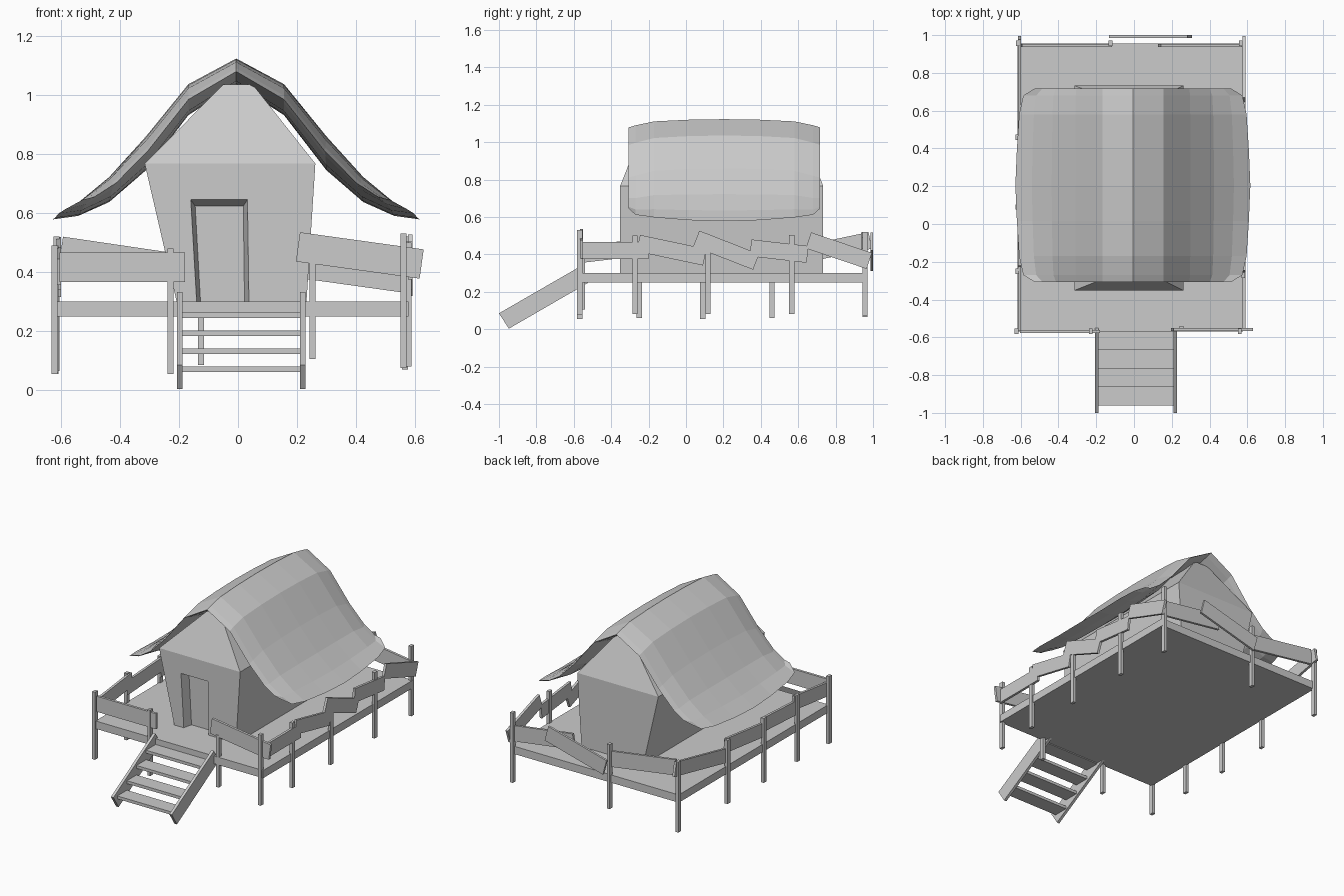
import bpy, bmesh, math
from mathutils import Vector

if "Cube" in bpy.data.objects:
    bpy.data.objects.remove(bpy.data.objects["Cube"])

grey = bpy.data.materials.new("weathered_grey")
grey.diffuse_color = (0.6, 0.6, 0.6, 1)
grey.use_nodes = True
grey.node_tree.nodes["Principled BSDF"].inputs["Base Color"].default_value = grey.diffuse_color


def finish(name, bm):
    bmesh.ops.remove_doubles(bm, verts=bm.verts, dist=1e-5)
    bmesh.ops.recalc_face_normals(bm, faces=bm.faces)
    me = bpy.data.meshes.new(name)
    bm.to_mesh(me)
    bm.free()
    me.materials.append(grey)
    ob = bpy.data.objects.new(name, me)
    bpy.context.collection.objects.link(ob)
    return ob


def face(bm, pts):
    bm.faces.new([bm.verts.new(p) for p in pts])


def prism(name, pts, off):
    """Extrude a planar outline along a vector."""
    bm = bmesh.new()
    a = [Vector(p) for p in pts]
    b = [p + Vector(off) for p in a]
    face(bm, a)
    face(bm, b)
    for i in range(len(a)):
        j = (i + 1) % len(a)
        face(bm, (a[i], a[j], b[j], b[i]))
    return finish(name, bm)


def box(name, x0, x1, y0, y1, z0, z1):
    return prism(name, [(x0, y0, z0), (x1, y0, z0), (x1, y1, z0), (x0, y1, z0)],
                 (0, 0, z1 - z0))


def board(name, axis, at, u0, z0, u1, z1, width=0.09, thick=0.016):
    """Rail board whose centre line runs from (u0, z0) to (u1, z1)."""
    d = Vector((u1 - u0, z1 - z0)).normalized()
    n = Vector((-d.y, d.x)) * width / 2
    p, q = Vector((u0, z0)), Vector((u1, z1))
    uz = [p + n, q + n, q - n, p - n]
    if axis == "x":
        return prism(name, [(c.x, at - thick / 2, c.y) for c in uz], (0, thick, 0))
    return prism(name, [(at - thick / 2, c.x, c.y) for c in uz], (thick, 0, 0))


# Deck
box("deck", -0.617, 0.578, -0.57, 0.955, 0.25, 0.30)

# Posts: x, y, bottom, top
for i, (x, y, z0, z1) in enumerate([
        (-0.622, -0.568, 0.055, 0.49), (-0.229, -0.568, 0.055, 0.48),
        (0.252, -0.555, 0.105, 0.44), (0.56, -0.568, 0.075, 0.53),
        (0.578, -0.272, 0.08, 0.50), (0.578, 0.118, 0.08, 0.47), (0.578, 0.565, 0.08, 0.505),
        (-0.618, -0.25, 0.06, 0.49), (-0.618, 0.09, 0.055, 0.47), (-0.618, 0.46, 0.06, 0.47),
        (-0.615, 0.957, 0.065, 0.52), (-0.125, 0.957, 0.085, 0.50), (0.565, 0.957, 0.07, 0.52)]):
    h = 0.01
    box("post_%d" % i, x - h, x + h, y - h * 1.4, y + h * 1.4, z0, z1)

# Front rails
board("front_rail_left", "x", -0.57, -0.604, 0.416, -0.18, 0.416, 0.10)
board("front_rail_right", "x", -0.558, 0.203, 0.485, 0.622, 0.427, 0.10)

# Back rails
board("back_rail_left", "x", 0.945, -0.60, 0.47, -0.125, 0.40, 0.10)
board("back_rail_middle", "x", 0.993, -0.12, 0.36, 0.295, 0.47, 0.10, 0.014)
board("back_rail_right", "x", 0.945, 0.135, 0.44, 0.565, 0.38, 0.10)

# Side rails, crookedly nailed
for i, r in enumerate([(-0.56, 0.42, -0.20, 0.42), (-0.255, 0.46, 0.10, 0.385),
                       (0.055, 0.485, 0.375, 0.36), (0.345, 0.435, 0.65, 0.40),
                       (0.655, 0.475, 0.98, 0.365)]):
    board("right_rail_%d" % i, "y", 0.583, *r)
for i, r in enumerate([(-0.56, 0.40, -0.22, 0.44), (-0.27, 0.40, 0.10, 0.42),
                       (0.07, 0.385, 0.47, 0.43), (0.44, 0.36, 0.985, 0.475)]):
    board("left_rail_%d" % i, "y", -0.607, *r)

# Stairs
for side, x in (("left", -0.206), ("right", 0.21)):
    prism("stair_stringer_" + side,
          [(x, -1.0, 0.085), (x, -0.947, 0.003), (x, -0.52, 0.25), (x, -0.57, 0.333)],
          (0.018, 0, 0))
for i in range(4):
    y, z = -0.96 + 0.0975 * i, 0.061 + 0.061 * i
    box("stair_tread_%d" % i, -0.19, 0.212, y, y + 0.098, z, z + 0.019)

# House: flared walls, leaning gables and a recessed doorway
bm = bmesh.new()
F, B = -0.352, 0.733
bl, br, wl, wr = (-0.208, 0.30), (0.232, 0.30), (-0.316, 0.767), (0.262, 0.767)
tl, tr = (-0.05, 1.035), (0.05, 1.035)


def at(p, y):
    return (p[0], y, p[1])


outer = [(-0.14, 0.30), (-0.16, 0.645), (0.032, 0.645), (0.037, 0.30)]
inner = [(-0.127, 0.30), (-0.145, 0.623), (0.018, 0.623), (0.022, 0.30)]
do = [at(p, F) for p in outer]
di = [at(p, F + 0.06) for p in inner]
face(bm, [at(bl, F), do[0], do[1], at(wl, F)])
face(bm, [at(wl, F), do[1], do[2], at(wr, F)])
face(bm, [at(wr, F), do[2], do[3], at(br, F)])
for i in range(3):
    face(bm, [do[i], do[i + 1], di[i + 1], di[i]])
face(bm, di)
face(bm, [at(p, B) for p in (bl, br, wr, wl)])
face(bm, [at(wl, F), at(wr, F), at(tr, -0.245), at(tl, -0.245)])
face(bm, [at(wl, B), at(wr, B), at(tr, 0.63), at(tl, 0.63)])
for b, w, t in ((bl, wl, tl), (br, wr, tr)):
    face(bm, [at(b, F), at(b, B), at(w, B), at(w, F)])
    face(bm, [at(w, F), at(w, B), at(t, 0.63), at(t, -0.245)])
face(bm, [at(tl, -0.245), at(tr, -0.245), at(tr, 0.63), at(tl, 0.63)])
finish("house", bm)

# Roof: swept bell profile, thick in the middle and thin at every rim
# half profile: x, z, vertical thickness
half = [(0, 1.123, 0.088), (0.162, 1.036, 0.105), (0.305, 0.86, 0.115),
        (0.43, 0.722, 0.085), (0.535, 0.635, 0.045), (0.622, 0.578, 0.0)]
prof = [(-x, z, t) for x, z, t in reversed(half[1:])] + half
# rows: y offset, share of half thickness lost, half-width, eave height
rows = [(-0.512, 1.0, 0.52, 0.645), (-0.475, 0.75, 0.58, 0.612), (-0.375, 0.27, 0.602, 0.598),
        (-0.19, 0.07, 0.614, 0.583), (0, 0, 0.622, 0.578)]
rows += [(-y, k, w, e) for y, k, w, e in reversed(rows[:-1])]
bm = bmesh.new()
top, bot = [], []
for y, k, w, e in rows:
    up, lo = [], []
    for x, z, t in prof:
        f = (abs(x) / 0.622) ** 3
        px = x * (1 - f * (1 - w / 0.622)) - 0.006
        lift = (e - 0.578) * f
        up.append((px, 0.205 + y, z + lift - k * t / 2))
        lo.append((px, 0.205 + y, z + lift - t + k * t / 2))
    top.append(up)
    bot.append(lo)
for grid in (top, bot):
    for a, b in zip(grid, grid[1:]):
        for i in range(len(prof) - 1):
            face(bm, [a[i], a[i + 1], b[i + 1], b[i]])
finish("roof", bm)
